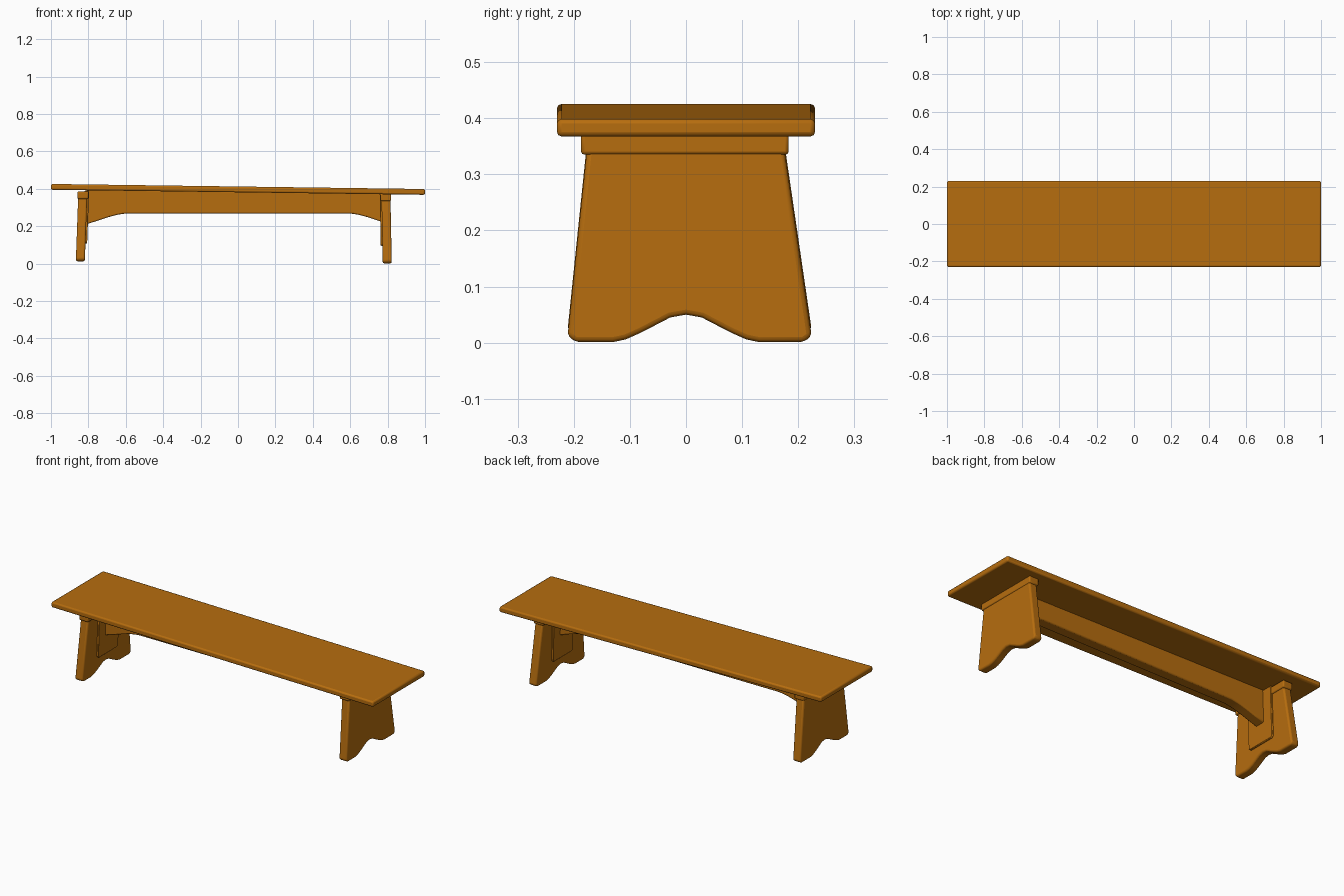
import bpy, bmesh

cube = bpy.data.objects.get("Cube")
if cube:
    bpy.data.objects.remove(cube, do_unlink=True)

wood = bpy.data.materials.new("warm wood")
wood.use_nodes = True
WOOD = (0.47, 0.153, 0.0045, 1)
wood.diffuse_color = WOOD
wood.node_tree.nodes["Principled BSDF"].inputs["Base Color"].default_value = WOOD


def prism(name, profile, place, lo, hi, bevel, segments=2):
    """Extrude a 2D profile from lo to hi; place maps (u, v, depth) to xyz."""
    bm = bmesh.new()
    rings = [[bm.verts.new(place(u, v, d)) for u, v in profile] for d in (lo, hi)]
    bm.faces.new(rings[0])
    bm.faces.new(rings[1])
    n = len(profile)
    for i in range(n):
        j = (i + 1) % n
        bm.faces.new((rings[0][i], rings[0][j], rings[1][j], rings[1][i]))
    bmesh.ops.recalc_face_normals(bm, faces=bm.faces)
    mesh = bpy.data.meshes.new(name)
    bm.to_mesh(mesh)
    bm.free()
    mesh.materials.append(wood)
    ob = bpy.data.objects.new(name, mesh)
    bpy.context.collection.objects.link(ob)
    mod = ob.modifiers.new("rounded edges", "BEVEL")
    mod.width = bevel
    mod.segments = segments
    mod.limit_method = 'ANGLE'
    bpy.ops.object.select_all(action='DESELECT')
    ob.select_set(True)
    bpy.context.view_layer.objects.active = ob
    bpy.ops.object.shade_smooth_by_angle(angle=0.6)
    return ob


def along_y(u, v, d):
    return (u, d, v)


def seat_bottom(x):
    return 0.381 - 0.0135 * x


# Seat board, slightly tilted along its length
seat = [(-1, seat_bottom(-1)), (1, seat_bottom(1)),
        (1, seat_bottom(1) + 0.031), (-1, seat_bottom(-1) + 0.031)]
prism("seat", seat, along_y, -0.23, 0.23, 0.008)

# Leg board outline with scalloped foot, as (y, z)
arch = [(0.13, 0.001), (0.107, 0.006), (0.08, 0.018), (0.028, 0.045)]
leg = ([(-0.175, 0.36), (-0.211, 0.012), (-0.197, 0.001)]
       + [(-y, z) for y, z in arch] + [(0, 0.05)] + arch[::-1]
       + [(0.21, 0.001), (0.224, 0.012), (0.173, 0.36)])

# Inner brace plate with clipped lower corners
plate = [(-0.09, 0.38), (-0.09, 0.105), (-0.08, 0.095),
         (0.08, 0.095), (0.09, 0.105), (0.09, 0.38)]

cap = [(-0.187, 0.335), (0.183, 0.335), (0.183, 0.375), (-0.187, 0.375)]

# Each end: top centre x, lean at the foot, lift, direction towards the middle
for side, cx, lean, lift, inward in (("right", -0.83, -0.013, 0.011, 1),
                                     ("left", 0.791, 0.007, 0, -1)):
    def leaning(u, v, d):
        return (cx + lean * (1 - v / 0.36) + d * inward, u, v + lift)

    def upright(u, v, d):
        return (cx + d * inward, u, v + lift)

    prism(side + "_leg", leg, leaning, -0.024, 0.024, 0.011, 3)
    prism(side + "_leg_cap", cap, upright, -0.028, 0.03, 0.006)
    prism(side + "_brace_plate", plate, leaning, 0.01, 0.033, 0.003, 1)

# Long stretcher under the seat, with curved lower ends
curve = [(0.6, 0.268), (0.65, 0.26), (0.7, 0.246), (0.75, 0.229)]
stretcher = ([(-0.81, seat_bottom(-0.81) + 0.005), (-0.81, 0.211)]
             + [(-x, z) for x, z in curve[::-1]] + curve
             + [(0.77, 0.222), (0.77, seat_bottom(0.77) + 0.005)])
prism("stretcher", stretcher, along_y, -0.03, 0.03, 0.006)
